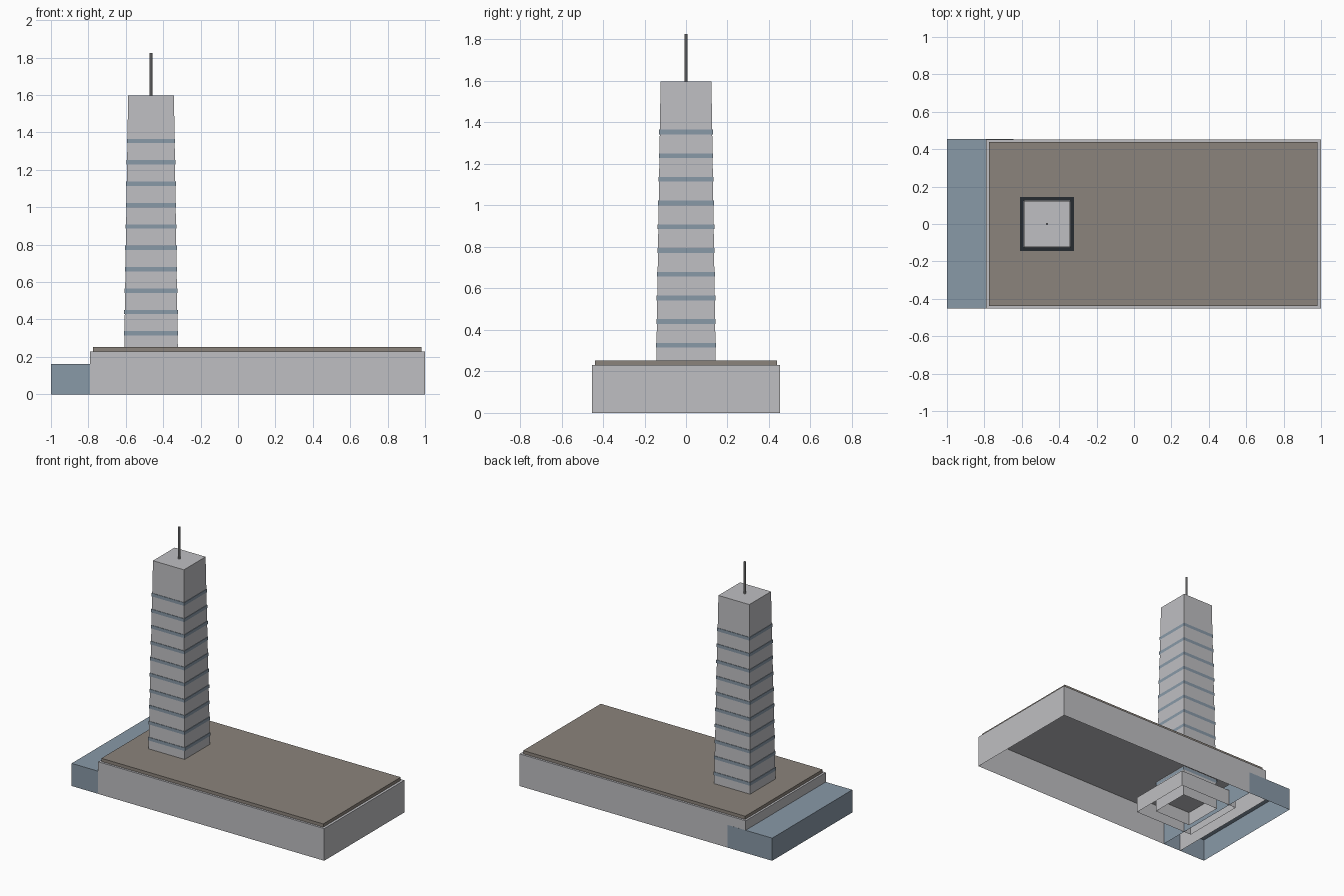
import bpy, bmesh

old = bpy.data.objects.get("Cube")
if old:
    bpy.data.objects.remove(old, do_unlink=True)


def material(name, rgb):
    m = bpy.data.materials.new(name)
    m.use_nodes = True
    m.diffuse_color = (*rgb, 1)
    m.node_tree.nodes["Principled BSDF"].inputs["Base Color"].default_value = (*rgb, 1)
    return m


concrete = material("pale_concrete", (0.52, 0.52, 0.54))
glass = material("blue_glass", (0.25, 0.32, 0.39))
roofing = material("brown_roofing", (0.26, 0.23, 0.20))
steel = material("grey_steel", (0.36, 0.36, 0.37))


def shell(name, x, y, z, mat, top_scale=1.0, capped=True):
    """Open-bottomed box over the given ranges, optionally tapered or uncapped."""
    bm = bmesh.new()
    bmesh.ops.create_cube(bm, size=1)
    cx, cy = sum(x) / 2, sum(y) / 2
    for v in bm.verts:
        upper = v.co.z > 0
        s = top_scale if upper else 1.0
        v.co = (cx + v.co.x * (x[1] - x[0]) * s,
                cy + v.co.y * (y[1] - y[0]) * s,
                z[1] if upper else z[0])
    bm.normal_update()
    drop = [f for f in bm.faces
            if f.normal.z < -0.9 or (f.normal.z > 0.9 and not capped)]
    bmesh.ops.delete(bm, geom=drop, context="FACES")
    mesh = bpy.data.meshes.new(name)
    bm.to_mesh(mesh)
    bm.free()
    mesh.materials.append(mat)
    obj = bpy.data.objects.new(name, mesh)
    bpy.context.collection.objects.link(obj)
    return obj


# Low main hall, its roof slab and the glazed annex
shell("main_hall", (-0.79, 1.0), (-0.453, 0.453), (0, 0.23), concrete)
shell("roof_slab", (-0.775, 0.982), (-0.438, 0.438), (0.23, 0.253), roofing)
shell("glass_annex", (-1.0, -0.645), (-0.4525, 0.4535), (0, 0.162), glass)

# Tower: tapering shaft sections separated by glass bands
TX, TOP, PITCH, FIRST, BAND = -0.465, 1.597, 0.1143, 0.097, 0.023


def half_width(z):
    return 0.147 - 0.0245 * z / TOP


def tower_box(name, r, z, mat, **kw):
    return shell(name, (TX - r, TX + r), (-r, r), z, mat, **kw)


tower_box("tower_lobby", 0.238, (0, 0.115), concrete)
levels = [0] + [FIRST + i * PITCH for i in range(13)]
for i, z in enumerate(levels[:-1]):
    last = i == len(levels) - 2
    z_end = TOP if last else levels[i + 1]
    r = half_width(z)
    tower_box(f"tower_section_{i + 1}", r, (z, z_end), concrete,
              top_scale=half_width(z_end) / r, capped=last or i == 0)
    if i:
        tower_box(f"window_band_{i}", r + 0.003, (z - BAND / 2, z + BAND / 2), glass)

# Mast on the tower roof
bpy.ops.mesh.primitive_cylinder_add(vertices=8, radius=0.007, depth=0.23,
                                    location=(TX, 0, TOP + 0.114))
mast = bpy.context.object
mast.name = "mast"
mast.data.materials.append(steel)
